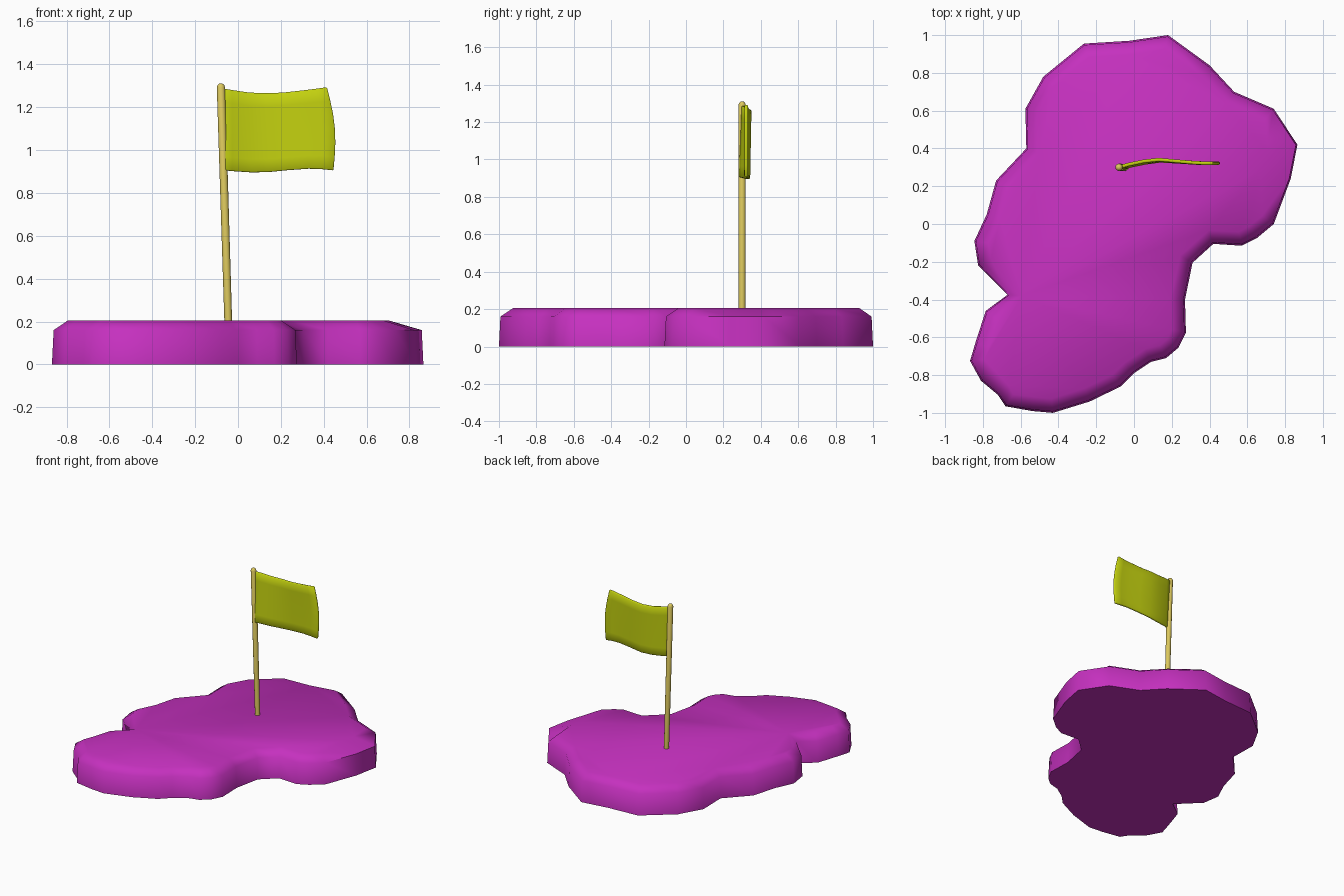
import bpy, bmesh, math
from mathutils import Vector

if "Cube" in bpy.data.objects:
    bpy.data.objects.remove(bpy.data.objects["Cube"])


def material(name, rgb):
    m = bpy.data.materials.new(name)
    m.diffuse_color = (*rgb, 1)
    m.use_nodes = True
    m.node_tree.nodes["Principled BSDF"].inputs["Base Color"].default_value = m.diffuse_color
    return m


def finish(bm, name, mat, angle):
    bmesh.ops.recalc_face_normals(bm, faces=bm.faces)
    me = bpy.data.meshes.new(name)
    bm.to_mesh(me)
    bm.free()
    ob = bpy.data.objects.new(name, me)
    bpy.context.collection.objects.link(ob)
    me.materials.append(mat)
    bpy.ops.object.select_all(action='DESELECT')
    ob.select_set(True)
    bpy.context.view_layer.objects.active = ob
    bpy.ops.object.shade_smooth_by_angle(angle=math.radians(angle))
    return ob


def bridge(bm, rings):
    for a, b in zip(rings, rings[1:]):
        n = len(a)
        for i in range(n):
            j = (i + 1) % n
            bm.faces.new((a[i], a[j], b[j], b[i]))


# Island slab: outline seen from above, clockwise
outline = [Vector(p) for p in [
    (.18, 1), (.40, .84), (.53, .70), (.74, .61), (.865, .42), (.83, .24),
    (.74, 0), (.65, -.075), (.57, -.115), (.42, -.105), (.31, -.205),
    (.27, -.40), (.275, -.575), (.235, -.655), (.17, -.71), (.09, -.73),
    (0, -.79), (-.07, -.86), (-.235, -.94), (-.43, -1), (-.54, -.99),
    (-.68, -.965), (-.72, -.905), (-.81, -.83), (-.868, -.725), (-.84, -.63),
    (-.785, -.46), (-.67, -.375), (-.825, -.22), (-.845, -.09), (-.78, .05),
    (-.73, .23), (-.57, .40), (-.575, .61), (-.48, .78), (-.265, .955),
    (-.025, .97)]]


def inset(i, d):
    p = outline[i]
    a = (p - outline[i - 1]).normalized()
    b = (outline[(i + 1) % len(outline)] - p).normalized()
    t = (a + b).normalized()
    return p + Vector((t.y, -t.x)) * d


bm = bmesh.new()
rings = []
for z, d in ((0, 0), (.16, .008), (.205, .075)):
    ring = []
    for i, p in enumerate(outline):
        extra = .09 if z > .2 and p.x > .8 else 0   # wider slope on the right lobe
        q = inset(i, d + extra)
        ring.append(bm.verts.new((q.x, q.y, z)))
    rings.append(ring)
bridge(bm, rings)
bm.faces.new(rings[0])
bm.faces.new(rings[-1])
finish(bm, "island_base", material("purple", (.56, .03, .52)), 60)

# Leaning pole with a rounded tip
foot, tip = Vector((-.044, .30, .15)), Vector((-.08, .30, 1.31))
axis = (tip - foot).normalized()
side = axis.cross(Vector((0, 1, 0))).normalized()
up = axis.cross(side)
bm = bmesh.new()
rings = []
for back, r in ((1.16, .018), (.018, .0195), (.006, .015), (0, .007)):
    c = tip - axis * back
    rings.append([bm.verts.new(c + (side * math.cos(k * math.tau / 12) +
                                    up * math.sin(k * math.tau / 12)) * r)
                  for k in range(12)])
bridge(bm, rings)
bm.faces.new(rings[0])
bm.faces.new(rings[-1])
finish(bm, "flag_pole", material("straw", (.72, .58, .11)), 60)

# Waving flag: columns of (x at top, x at bottom, y, top z, bottom z)
columns = [(-.075, -.062, .302, 1.288, .906), (-.03, -.03, .315, 1.28, .902),
           (.05, .06, .332, 1.268, .896), (.13, .14, .341, 1.265, .897),
           (.21, .23, .334, 1.268, .906), (.30, .33, .326, 1.278, .913),
           (.365, .39, .322, 1.286, .911), (.415, .445, .322, 1.293, .905)]
rows = 6
bm = bmesh.new()
grid = []
for k, (xt, xb, y, zt, zb) in enumerate(columns):
    col = []
    for r in range(rows + 1):
        v = r / rows
        bulge = .022 * math.sin(math.pi * v) * (k / 7) ** 2
        y_low = y - .012 * v * (1 - k / 7)
        col.append(bm.verts.new((xt + (xb - xt) * v + bulge, y_low, zt + (zb - zt) * v)))
    grid.append(col)
for a, b in zip(grid, grid[1:]):
    for r in range(rows):
        bm.faces.new((a[r], b[r], b[r + 1], a[r + 1]))
flag = finish(bm, "flag_cloth", material("lime", (.55, .64, .005)), 180)
cloth = flag.modifiers.new("thickness", 'SOLIDIFY')
cloth.thickness = .018
cloth.offset = 0
for edge_mod in [flag.modifiers.new("soft_edge", 'BEVEL')]:
    edge_mod.width = .004
    edge_mod.segments = 1
    edge_mod.limit_method = 'ANGLE'
    edge_mod.angle_limit = math.radians(50)
